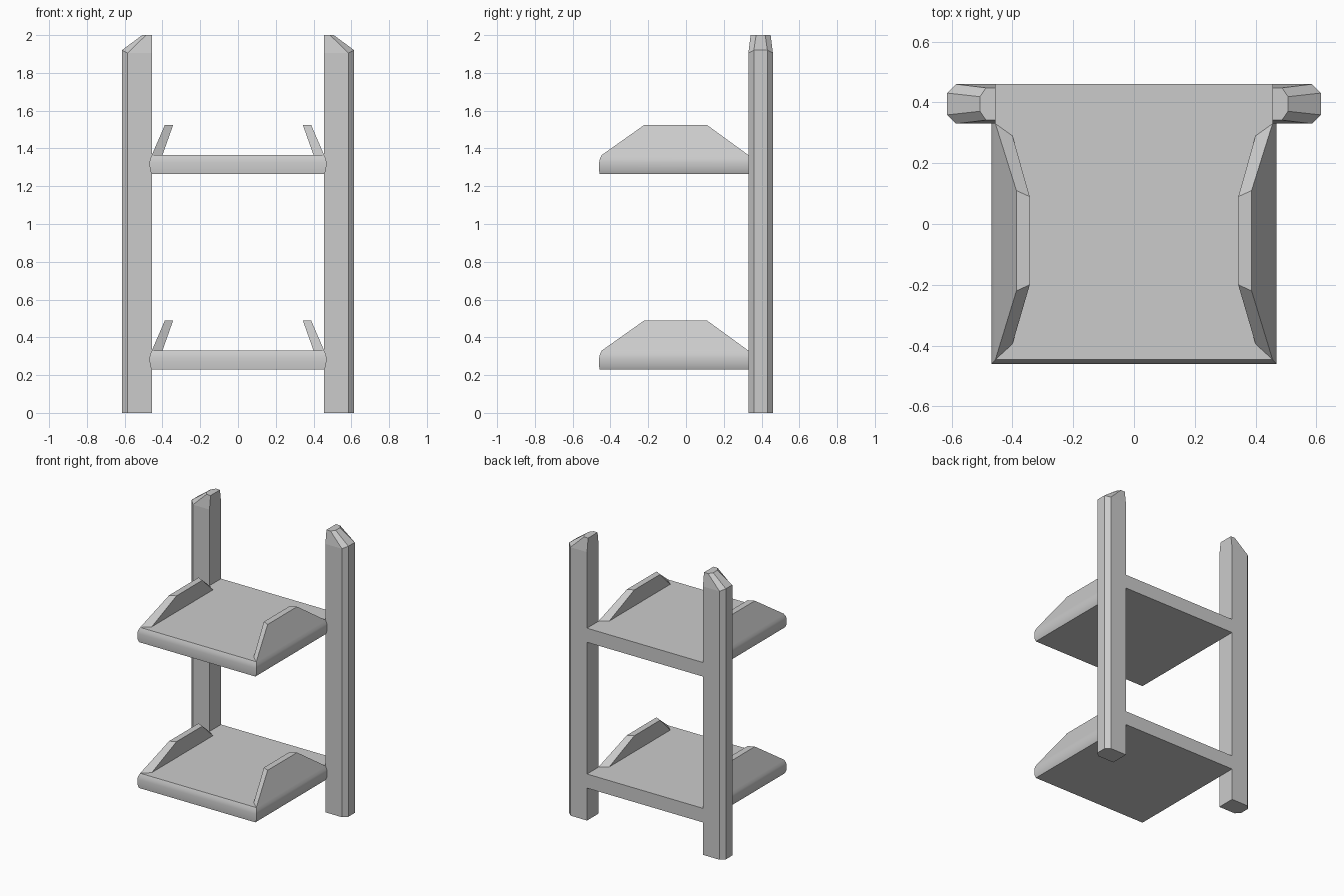
import bpy, bmesh

if "Cube" in bpy.data.objects:
    bpy.data.objects.remove(bpy.data.objects["Cube"])


def loft(name, rings, smooth=False):
    """Skin a stack of matching outlines and cap both ends."""
    bm = bmesh.new()
    loops = [[bm.verts.new(p) for p in ring] for ring in rings]
    n = len(loops[0])
    for a, b in zip(loops, loops[1:]):
        for i in range(n):
            j = (i + 1) % n
            bm.faces.new((a[i], a[j], b[j], b[i]))
    bm.faces.new(loops[0][::-1])
    bm.faces.new(loops[-1])
    bmesh.ops.recalc_face_normals(bm, faces=bm.faces[:])
    mesh = bpy.data.meshes.new(name)
    bm.to_mesh(mesh)
    bm.free()
    obj = bpy.data.objects.new(name, mesh)
    bpy.context.collection.objects.link(obj)
    if smooth:
        bpy.ops.object.select_all(action='DESELECT')
        obj.select_set(True)
        bpy.context.view_layer.objects.active = obj
        bpy.ops.object.shade_smooth_by_angle(angle=0.6)
    return obj


def mirror_x(obj):
    obj.modifiers.new("Mirror", 'MIRROR').use_axis[0] = True


# Upright posts: chamfered outer edges and a sloped, tapered tip
def post_ring(outer, flat, inset, edge, z_edge, z_flat):
    half, mid = 0.065 - inset, 0.395
    pts = [(0.455, -half, z_flat), (flat, -half, z_flat), (outer, -edge, z_edge),
           (outer, edge, z_edge), (flat, half, z_flat), (0.455, half, z_flat)]
    return [(x, mid + y, z) for x, y, z in pts]


post = loft("upright_post", [
    post_ring(0.615, 0.585, 0, 0.036, 0, 0),
    post_ring(0.615, 0.585, 0, 0.036, 1.92, 1.905),
    post_ring(0.507, 0.487, 0.012, 0.024, 2.0, 2.0)])
mirror_x(post)


# Shelf board: rounded rim, narrower where it fits between the posts
def shelf_ring(x, front, z):
    back, fit = 0.46, 0.455
    right = [(x, front), (x, 0.33), (fit, 0.33), (fit, back)]
    return [(a, b, z) for a, b in right] + [(-a, b, z) for a, b in right[::-1]]


def rect(x0, x1, outer_y, inner_y, z):
    """Four corners with separate y spans for the outer and inner edge."""
    return [(x0, outer_y[0], z), (x0, outer_y[1], z),
            (x1, inner_y[1], z), (x1, inner_y[0], z)]


for label, z in (("lower", 0.23), ("upper", 1.265)):
    loft(label + "_shelf", [
        shelf_ring(0.457, -0.458, z),
        shelf_ring(0.466, -0.46, z + 0.02),
        shelf_ring(0.469, -0.46, z + 0.06),
        shelf_ring(0.465, -0.456, z + 0.08),
        shelf_ring(0.456, -0.446, z + 0.1)], smooth=True)
    # Side guards lean inward and taper toward the top
    guard = loft(label + "_side_guard", [
        rect(0.456, 0.40, (-0.446, 0.33), (-0.395, 0.29), z + 0.1),
        rect(0.387, 0.343, (-0.22, 0.11), (-0.20, 0.09), z + 0.26)])
    mirror_x(guard)
